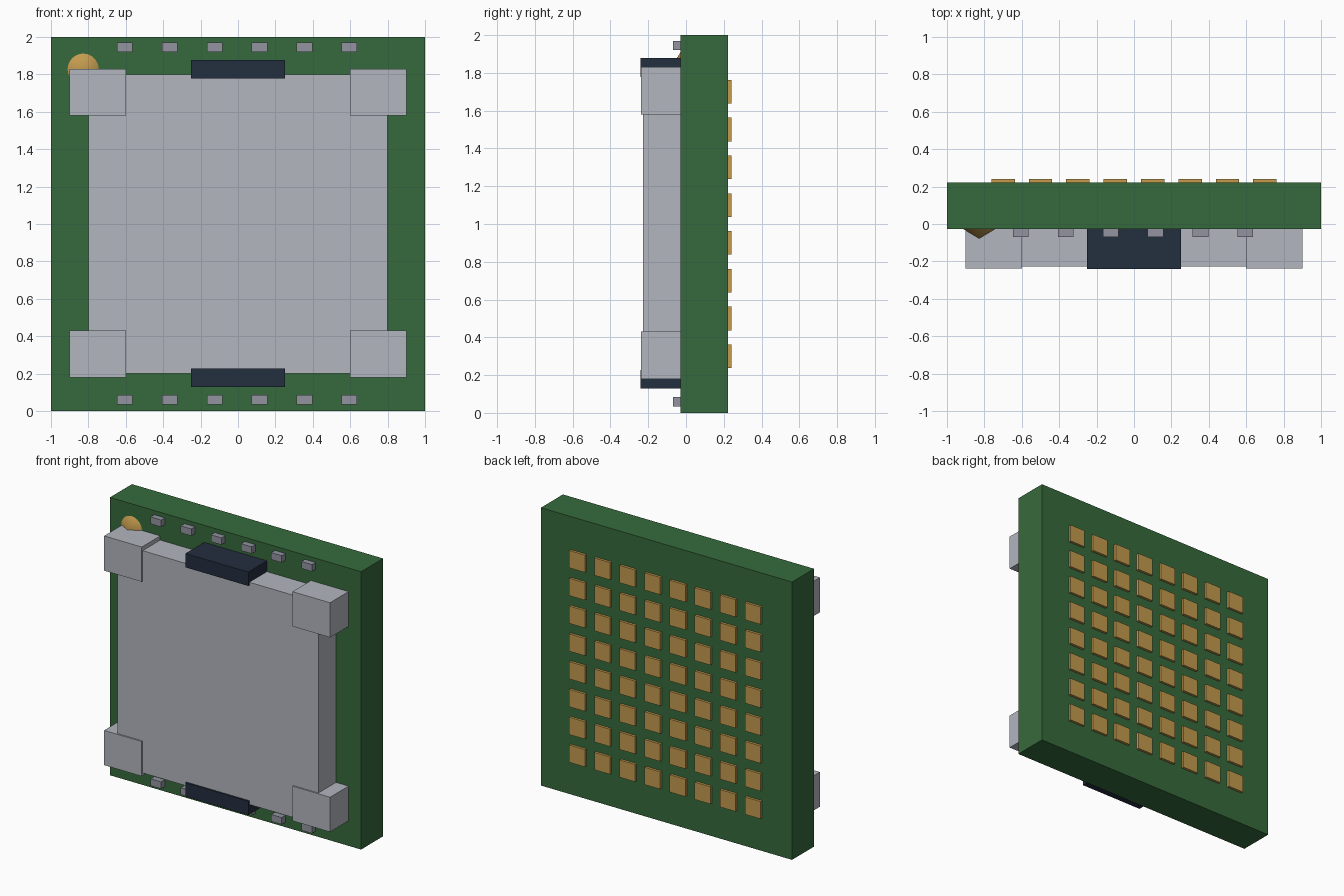
import bpy, bmesh, math
from mathutils import Matrix, Vector

if "Cube" in bpy.data.objects:
    bpy.data.objects.remove(bpy.data.objects["Cube"])


def material(name, r, g, b):
    lin = lambda c: (c / 255 / 12.92) if c < 10 else ((c / 255 + 0.055) / 1.055) ** 2.4
    m = bpy.data.materials.new(name)
    m.diffuse_color = (lin(r), lin(g), lin(b), 1)
    m.use_nodes = True
    m.node_tree.nodes["Principled BSDF"].inputs["Base Color"].default_value = m.diffuse_color
    return m


GREEN = material("board green", 54, 106, 60)
SILVER = material("lid silver", 178, 182, 190)
NAVY = material("dark navy", 35, 46, 62)
GOLD = material("contact gold", 196, 155, 78)
GREY = material("component grey", 146, 148, 160)


def boxes(name, mat, spans):
    """One object made of boxes given as ((x0, x1), (y0, y1), (z0, z1))."""
    bm = bmesh.new()
    for span in spans:
        size = [b - a for a, b in span]
        centre = Vector([(a + b) / 2 for a, b in span])
        bmesh.ops.create_cube(bm, size=1, matrix=Matrix.Translation(centre) @ Matrix.Diagonal((*size, 1)))
    mesh = bpy.data.meshes.new(name)
    bm.to_mesh(mesh)
    bm.free()
    mesh.materials.append(mat)
    obj = bpy.data.objects.new(name, mesh)
    bpy.context.collection.objects.link(obj)
    return obj


def around(c, half):
    return (c - half, c + half)


FACE, BACK = -0.028, 0.222

# Circuit board and the metal lid on its front
boxes("board", GREEN, [((-1, 1), (FACE, BACK), (0, 2))])
boxes("lid", SILVER, [((-0.8, 0.8), (-0.228, FACE), (0.2, 1.8))])

# Four corner blocks and two dark clips
for side, sx in (("left", -1), ("right", 1)):
    for level, z in (("lower", 0.305), ("upper", 1.705)):
        boxes(f"{level}_{side}_corner", SILVER,
              [(around(sx * 0.75, 0.15), (-0.238, FACE), around(z, 0.125))])
for level, z in (("lower", 0.178), ("upper", 1.828)):
    boxes(f"{level}_clip", NAVY, [((-0.25, 0.25), (-0.24, FACE), around(z, 0.05))])

# Small components along the top and bottom edges
for level, z in (("lower", 0.06), ("upper", 1.945)):
    boxes(f"{level}_components", GREY,
          [(around(-0.605 + 0.24 * i, 0.042), (-0.07, FACE), around(z, 0.025)) for i in range(6)])

# Grid of contact pads on the back
boxes("contact_pads", GOLD,
      [(around(-0.7 + 0.2 * i, 0.0625), (BACK, 0.24), around(0.3 + 0.2 * j, 0.0625))
       for i in range(8) for j in range(8)])

# Shallow gold cone marking one corner
bpy.ops.mesh.primitive_cone_add(vertices=32, radius1=0.083, radius2=0, depth=0.05,
                                location=(-0.828, FACE - 0.025, 1.828),
                                rotation=(math.pi / 2, 0, 0))
marker = bpy.context.object
marker.name = "corner_marker"
marker.data.materials.append(GOLD)
bpy.ops.object.shade_smooth_by_angle(angle=math.radians(30))
